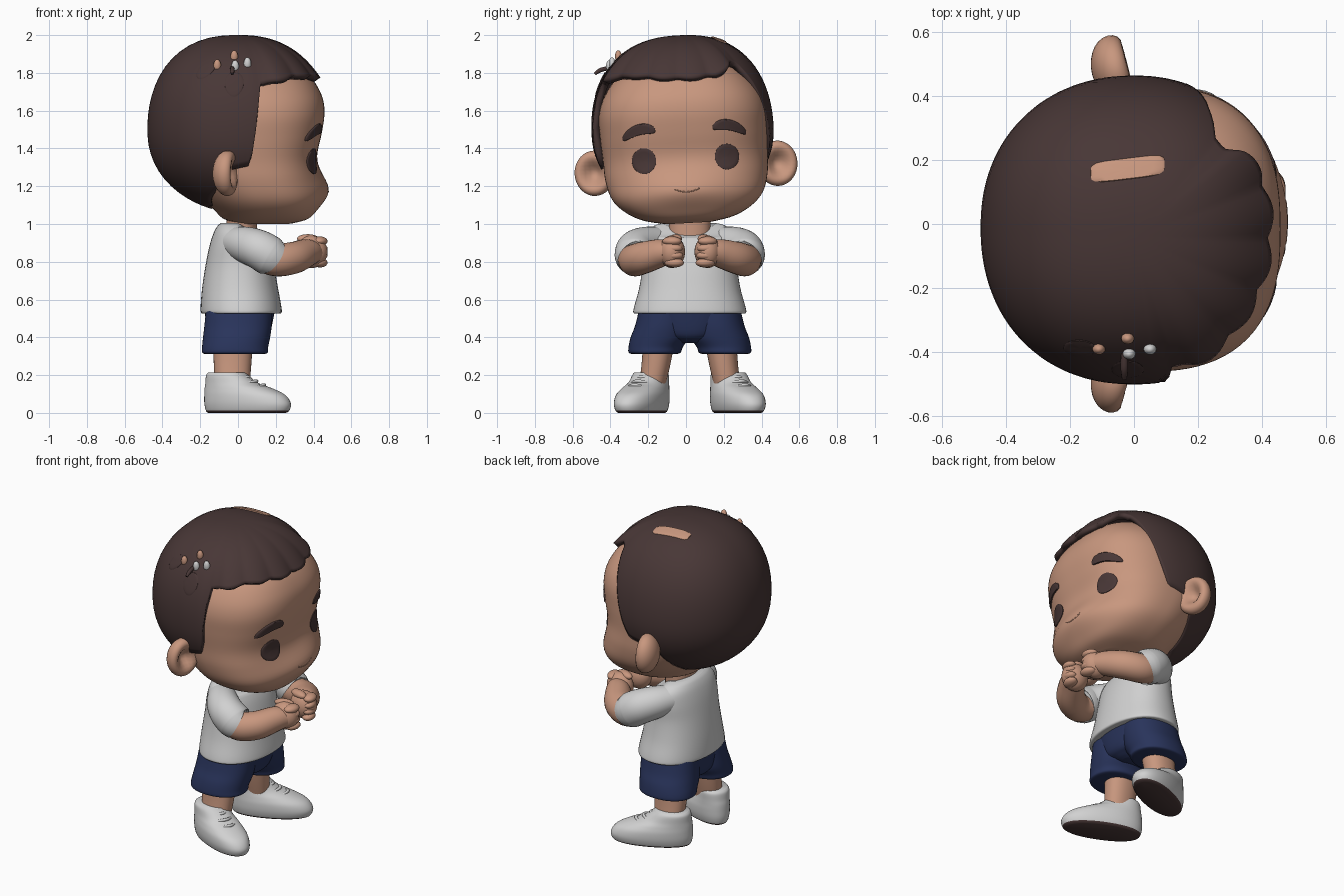
import bpy, bmesh, math
from math import sin, cos, pi, radians
from mathutils import Vector, Matrix
from mathutils.bvhtree import BVHTree

if "Cube" in bpy.data.objects:
    bpy.data.objects.remove(bpy.data.objects["Cube"])


def material(name, rgb):
    m = bpy.data.materials.new(name)
    m.use_nodes = True
    m.diffuse_color = (*rgb, 1)
    bsdf = m.node_tree.nodes["Principled BSDF"]
    bsdf.inputs["Base Color"].default_value = (*rgb, 1)
    bsdf.inputs["Roughness"].default_value = 0.8
    return m


SKIN = material("skin", (0.58, 0.31, 0.21))
DARK = material("dark brown", (0.065, 0.038, 0.037))
WHITE = material("off white", (0.64, 0.64, 0.64))
NAVY = material("navy", (0.022, 0.034, 0.105))
CY = 0.02          # sideways centre of the body


def build(name, verts, faces, mat, matrix=None):
    me = bpy.data.meshes.new(name)
    me.from_pydata([tuple(v) for v in verts], [], faces)
    bm = bmesh.new()
    bm.from_mesh(me)
    bmesh.ops.recalc_face_normals(bm, faces=bm.faces)
    bm.to_mesh(me)
    bm.free()
    if matrix:
        me.transform(matrix)
    me.materials.append(mat)
    me.shade_smooth()
    me.set_sharp_from_angle(angle=radians(50))
    ob = bpy.data.objects.new(name, me)
    bpy.context.collection.objects.link(ob)
    return ob


def resample(keys, steps):
    """Smooth curve through tuples of any length."""
    out = []
    for i in range(len(keys) - 1):
        a, b = keys[max(i - 1, 0)], keys[i]
        c, d = keys[i + 1], keys[min(i + 2, len(keys) - 1)]
        for k in range(steps):
            t = k / steps
            out.append([q + 0.5 * t * (r - p + t * (2 * p - 5 * q + 4 * r - s + t * (3 * (q - r) + s - p)))
                        for p, q, r, s in zip(a, b, c, d)])
    return out + [list(keys[-1])]


def skin_rings(rings):
    """Vertices and faces of a capped stack of rings."""
    n = len(rings[0])
    faces = [(j * n + i, j * n + (i + 1) % n, (j + 1) * n + (i + 1) % n, (j + 1) * n + i)
             for j in range(len(rings) - 1) for i in range(n)]
    last = (len(rings) - 1) * n
    faces += [tuple(range(n)), tuple(range(last, last + n))]
    return [v for r in rings for v in r], faces


def loft(name, keys, mat, n=48, pf=2.2, pb=2.2, warp=None, matrix=None, steps=5):
    """Stack of level rings: height, front x, back x, half width, centre y."""
    rings = []
    for z, xf, xb, hw, cy in resample(keys, steps):
        cx, ring = (xf + xb) / 2, []
        for i in range(n):
            c, s = cos(2 * pi * i / n), sin(2 * pi * i / n)
            p = pf if c > 0 else pb
            k = (abs(c) ** p + abs(s) ** p) ** (-1 / p)
            v = Vector((cx + (xf - xb) / 2 * c * k, cy + hw * s * k, z))
            ring.append(warp(v) if warp else v)
        rings.append(ring)
    return build(name, *skin_rings(rings), mat, matrix)


def tube(name, keys, mat, n=24):
    """Round tube through points x, y, z, radius."""
    pts, rings = resample(keys, 6), []
    for i, p in enumerate(pts):
        a, b = pts[max(i - 1, 0)], pts[min(i + 1, len(pts) - 1)]
        q = (Vector(b[:3]) - Vector(a[:3])).to_track_quat('Z', 'Y')
        rings.append([Vector(p[:3]) + q @ Vector((cos(2 * pi * k / n), sin(2 * pi * k / n), 0)) * p[3]
                      for k in range(n)])
    return build(name, *skin_rings(rings), mat)


def blob(name, loc, size, mat, yaw=0, shape=None):
    bm = bmesh.new()
    bmesh.ops.create_uvsphere(bm, u_segments=28, v_segments=18, radius=1)
    if shape:
        for v in bm.verts:
            shape(v.co)
    verts, faces = [v.co.copy() for v in bm.verts], [[v.index for v in f.verts] for f in bm.faces]
    bm.free()
    return build(name, verts, faces, mat, Matrix.LocRotScale(
        Vector(loc), Matrix.Rotation(yaw, 3, 'Z').to_quaternion(), Vector(size)))


def surface_of(ob):
    return BVHTree.FromPolygons([v.co for v in ob.data.vertices], [p.vertices for p in ob.data.polygons])


def plate(name, tree, outline, mat, above=False, lift=0.007):
    """Thin patch laid on a surface, seen along x (or from above)."""
    cu, cv = (sum(p[k] for p in outline) / len(outline) for k in (0, 1))
    rings = []
    for f, h in ((0.02, lift), (0.35, lift), (0.7, lift), (0.93, lift), (1, lift * 0.6), (1.01, -0.01)):
        ring = []
        for u, v in outline:
            u, v = cu + (u - cu) * f, cv + (v - cv) * f
            o, d = ((u, v, 3), (0, 0, -1)) if above else ((3, u, v), (-1, 0, 0))
            hit = tree.ray_cast(Vector(o), Vector(d))[0]
            ring.append(hit - Vector(d) * h)
        rings.append(ring)
    return build(name, *skin_rings(rings), mat)


def oval(cu, cv, ru, rv, p=2.0, n=32):
    pts = []
    for i in range(n):
        c, s = cos(2 * pi * i / n), sin(2 * pi * i / n)
        k = (abs(c) ** p + abs(s) ** p) ** (-1 / p)
        pts.append((cu + ru * c * k, cv + rv * s * k))
    return pts


# ---- head, with a soft muzzle ----
def muzzle(v):
    if v.x > 0.1:
        v.x += 0.052 * math.exp(-(v.y / 0.25) ** 2 - ((v.z - 1.19) / 0.095) ** 2)
    return v


head = loft("head", [
    (1.005, 0.29, 0.0, 0.12, 0), (1.03, 0.37, -0.08, 0.24, 0), (1.08, 0.41, -0.13, 0.335, 0),
    (1.15, 0.43, -0.2, 0.4, 0), (1.25, 0.42, -0.28, 0.43, 0), (1.36, 0.417, -0.35, 0.437, 0),
    (1.48, 0.443, -0.40, 0.446, 0), (1.6, 0.458, -0.41, 0.445, 0), (1.7, 0.435, -0.40, 0.41, 0),
    (1.8, 0.36, -0.36, 0.33, 0), (1.9, 0.2, -0.22, 0.18, 0)], SKIN, n=96, pf=2.6, pb=2.05, warp=muzzle)
face = surface_of(head)
head_parts = [head]

# ---- hair cap: swept from the crown down to a hairline ----
HAIRLINE = [(-180, -72), (-130, -62), (-110, -42), (-100, -24), (-82, -20), (-75, 31), (-40, 35), (0, 33),
            (25, 33), (36, 37), (44, 42), (50, 40), (58, 27), (64, 13), (72, -8), (77, -20), (100, -24),
            (110, -42), (130, -62), (180, -72)]


def hairline(deg):
    for (a, e), (b, f) in zip(HAIRLINE, HAIRLINE[1:]):
        if a <= deg <= b:
            return e + (f - e) * (deg - a) / (b - a)


COLS, ROWS = 160, 26
verts, faces = [Vector((0, 0, 2.0))], []
for j in range(1, ROWS + 1):
    t = j / ROWS
    for i in range(COLS):
        deg = -180 + 360 * i / COLS
        fringe = max(0, min(1, (deg + 74) / 10, (48 - deg) / 10))
        lobe = abs(sin(radians(deg * 8 + 20)))
        el = radians(90 + (hairline(deg) - 2 * fringe * (lobe - 0.4) - 90) * t)
        az = radians(deg)
        d = Vector((cos(el) * cos(az), cos(el) * sin(az), sin(el)))
        p = 2.15 + 0.2 * d.z
        a, c = (0.46 if d.x > 0 else 0.48), (0.5 if d.z > 0 else 0.44)
        b = 0.475 if d.y > 0 else 0.49
        r = (abs(d.x / a) ** p + abs(d.y / b) ** p + abs(d.z / c) ** p) ** (-1 / p)
        r += fringe * t ** 3 * (0.016 + 0.016 * lobe)
        verts.append(d * r + Vector((0, 0, 1.5)))
for i in range(COLS):
    k = (i + 1) % COLS
    faces.append((0, 1 + i, 1 + k))
    for j in range(ROWS - 1):
        a, b = 1 + j * COLS, 1 + (j + 1) * COLS
        faces.append((a + i, b + i, b + k, a + k))
hair = build("hair", verts, faces, DARK)
scalp = surface_of(hair)
shell = hair.modifiers.new("thickness", 'SOLIDIFY')
shell.thickness, shell.offset = 0.035, -1
head_parts.append(hair)

# ---- bare patch and loose bits on the hair ----
patch = [(u, v + 0.12 * u) for u, v in oval(-0.02, 0.212, 0.115, 0.032, 5)]
head_parts += [
    plate("bare_patch", scalp, patch, SKIN, True),
    plate("hair_clump_back", scalp, oval(-0.17, -0.36, 0.05, 0.028), DARK, True),
    plate("hair_clump_side", scalp, oval(-0.02, -0.43, 0.05, 0.03), DARK, True),
    tube("loose_strand", [(-0.03, -0.36, 1.85, 0.01), (-0.03, -0.42, 1.84, 0.012),
                          (-0.03, -0.455, 1.82, 0.008)], DARK, 10)]
BITS = [(-0.11, -0.36, SKIN), (-0.02, -0.325, SKIN), (-0.015, -0.375, WHITE), (0.05, -0.36, WHITE)]
for k, (x, y, mat) in enumerate(BITS):
    z = scalp.ray_cast(Vector((x, y, 3)), Vector((0, 0, -1)))[0].z
    head_parts.append(blob(f"loose_bit_{k + 1}", (x, y, z), (0.02, 0.018, 0.034), mat))


# ---- eyes, brows, ears, mouth ----
def hollow(co):
    if co.x > 0:
        co.x *= 1 - 1.3 * math.exp(-2.6 * (co.y ** 2 + co.z ** 2))


for side, s in (("left", 1), ("right", -1)):
    head_parts.append(plate(f"eye_{side}", face, oval(s * 0.22, 1.345, 0.064, 0.068), DARK))
    brow = [(s * (0.24 + u), 1.515 + v - 3.5 * (u + 0.03) ** 2) for u, v in oval(0, 0, 0.088, 0.029, 2.6)]
    head_parts.append(plate(f"brow_{side}", face, brow, DARK, lift=0.009))
    head_parts.append(blob(f"ear_{side}", (-0.055, s * 0.485, 1.295), (0.078, 0.108, 0.12), SKIN, s * 0.25, hollow))

smile = []
for k in range(-3, 4):
    y = k * 0.022
    z = 1.17 + 4 * y * y
    smile.append((face.ray_cast(Vector((3, y, z)), Vector((-1, 0, 0)))[0].x - 0.002, y, z, 0.004))
head_parts.append(tube("mouth", smile, SKIN, 8))

# the whole head leans slightly to one side
pivot = Matrix.Translation((0, 0, 1.3))
lean = pivot @ Matrix.Rotation(0.055, 4, 'X') @ pivot.inverted()
for ob in head_parts:
    ob.data.transform(lean)


# ---- torso, with a scooped neckline ----
def scoop(v):
    if v.z > 0.93 and v.x > 0:
        v.z -= 0.6 * v.x * (v.z - 0.93) / 0.075
    return v


loft("neck", [(0.9, 0.1, -0.06, 0.11, CY), (1.1, 0.1, -0.06, 0.11, CY)], SKIN)
loft("shirt", [
    (0.525, 0.21, -0.18, 0.28, CY), (0.53, 0.23, -0.195, 0.298, CY), (0.56, 0.23, -0.198, 0.295, CY),
    (0.66, 0.212, -0.19, 0.268, CY), (0.78, 0.19, -0.172, 0.25, CY), (0.88, 0.16, -0.152, 0.25, CY),
    (0.95, 0.12, -0.13, 0.235, CY), (0.99, 0.085, -0.108, 0.19, CY), (1.005, 0.06, -0.09, 0.14, CY)],
    WHITE, warp=scoop)
loft("shorts_seat", [(0.37, 0.09, -0.1, 0.06, CY), (0.385, 0.13, -0.135, 0.1, CY), (0.42, 0.168, -0.165, 0.19, CY),
                     (0.54, 0.195, -0.175, 0.27, CY)], NAVY)

# ---- limbs ----
for side, s in (("left", 1), ("right", -1)):
    def flip(keys):
        return [(x, CY + s * y, z, r) for x, y, z, r in keys]

    tube(f"sleeve_{side}", flip([(-0.03, 0.14, 0.905, 0.08), (0.04, 0.23, 0.89, 0.096), (0.11, 0.283, 0.865, 0.104),
                                 (0.17, 0.292, 0.83, 0.106), (0.18, 0.292, 0.824, 0.096)]), WHITE, 32)
    tube(f"arm_{side}", flip([(0.08, 0.27, 0.85, 0.075), (0.19, 0.295, 0.81, 0.085), (0.29, 0.25, 0.82, 0.085),
                              (0.36, 0.16, 0.845, 0.075), (0.4, 0.11, 0.85, 0.06)]), SKIN)
    blob(f"fist_{side}", (0.39, CY + s * 0.095, 0.853), (0.084, 0.07, 0.086), SKIN)
    for k in range(4):
        blob(f"finger_{k + 1}_{side}", (0.435, CY + s * (0.082 + 0.004 * k), 0.795 + 0.038 * k),
             (0.038, 0.052, 0.025), SKIN, s * 0.25)
    blob(f"thumb_{side}", (0.37, CY + s * 0.075, 0.922), (0.06, 0.03, 0.024), SKIN, s * -0.3)

    loft(f"shorts_leg_{side}", [
        (z, xf, xb, hw, CY + s * c) for z, xf, xb, hw, c in (
            (0.312, 0.14, -0.175, 0.12, 0.186), (0.32, 0.158, -0.19, 0.138, 0.186), (0.35, 0.16, -0.19, 0.144, 0.18),
            (0.40, 0.17, -0.185, 0.155, 0.158), (0.46, 0.178, -0.178, 0.147, 0.143), (0.54, 0.18, -0.17, 0.14, 0.13))],
        NAVY)
    loft(f"leg_{side}", [(0.14, 0.06, -0.12, 0.07, CY + s * 0.2), (0.25, 0.07, -0.128, 0.076, CY + s * 0.18),
                         (0.4, 0.08, -0.13, 0.085, CY + s * 0.16)], SKIN)

    # shoe turned outwards, dark underneath
    place = Matrix.Translation((-0.04, CY + s * 0.215, 0)) @ Matrix.Rotation(s * radians(24), 4, 'Z')
    shoe = loft(f"shoe_{side}", [
        (0, 0.315, -0.125, 0.088, 0), (0.012, 0.335, -0.136, 0.102, 0), (0.05, 0.343, -0.144, 0.112, 0),
        (0.095, 0.31, -0.144, 0.112, 0), (0.13, 0.235, -0.142, 0.104, 0), (0.16, 0.15, -0.137, 0.096, 0),
        (0.2, 0.095, -0.132, 0.09, 0), (0.215, 0.08, -0.12, 0.08, 0)], WHITE, matrix=place)
    shoe.data.materials.append(DARK)
    for f in shoe.data.polygons:
        if f.center.z < 0.01:
            f.material_index = 1
    for k in range(3):
        x, z = 0.105 + 0.045 * k, 0.19 - 0.021 * k
        lace = tube(f"lace_{k + 1}_{side}", [(x - 0.035, -0.055, z - 0.014, 0.008), (x, 0, z, 0.009),
                                             (x - 0.035, 0.055, z - 0.014, 0.008)], WHITE, 10)
        lace.data.transform(place)
